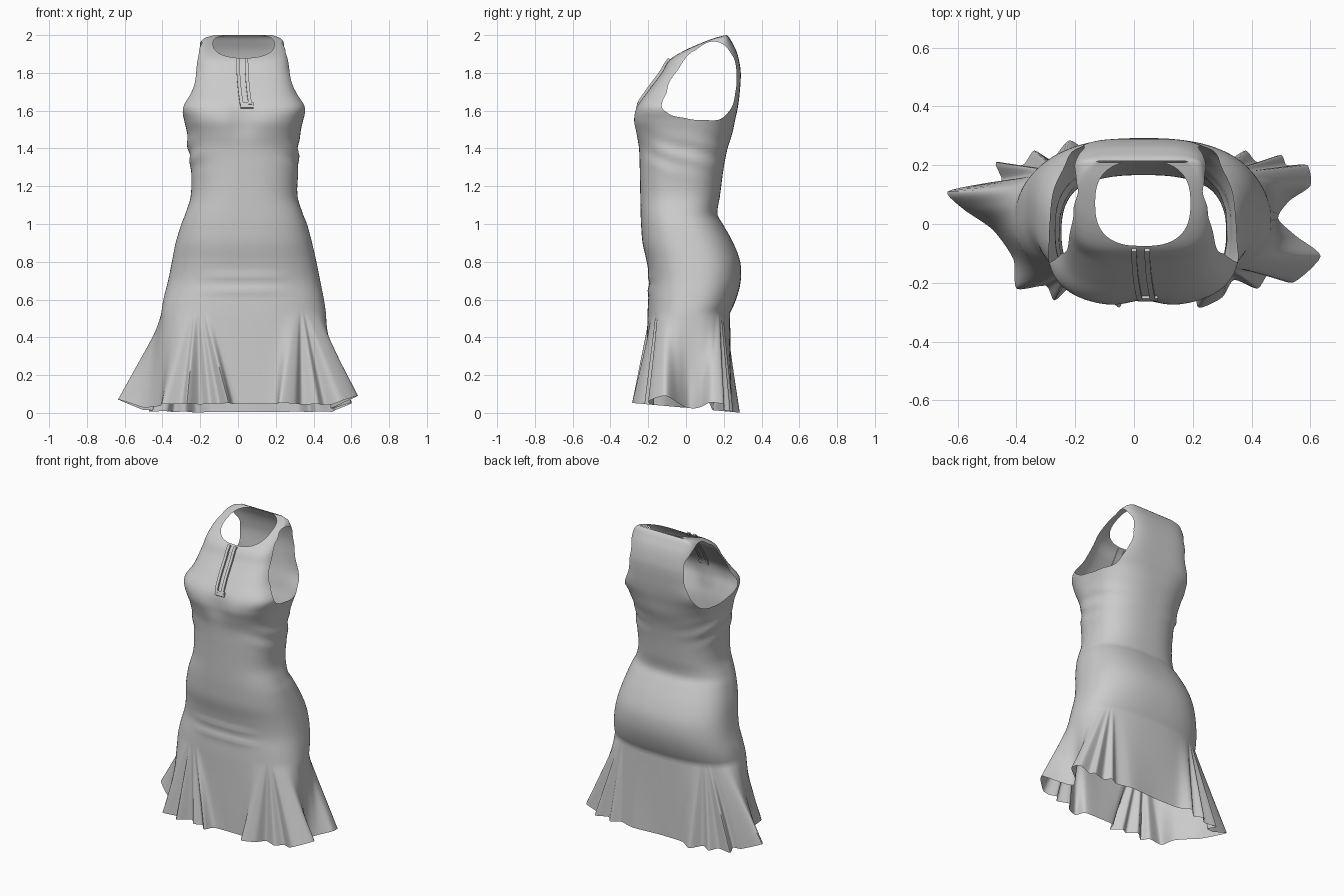
import bpy, bmesh, math
from mathutils import Vector

if "Cube" in bpy.data.objects:
    bpy.data.objects.remove(bpy.data.objects["Cube"])

# Body profile: z, left x, right x, front y, back y
PROFILE = [
    (.50, -.41, .47, -.205, .22), (.60, -.395, .455, -.20, .265), (.70, -.37, .435, -.193, .29),
    (.80, -.35, .415, -.208, .287), (.90, -.33, .392, -.23, .25), (1.0, -.30, .365, -.238, .195),
    (1.05, -.28, .345, -.24, .167), (1.15, -.25, .315, -.242, .18), (1.3, -.25, .32, -.245, .20),
    (1.4, -.265, .32, -.25, .22), (1.48, -.27, .33, -.268, .245), (1.55, -.285, .345, -.28, .26),
    (1.62, -.298, .362, -.262, .275), (1.7, -.255, .315, -.205, .285), (1.8, -.235, .287, -.13, .29),
    (1.87, -.222, .272, -.085, .28), (1.92, -.213, .258, -.01, .265), (1.96, -.20, .243, .08, .245),
    (1.985, -.175, .222, .15, .23), (2.0, -.125, .18, .209, .215)]

# Hem outline with godet pleats: x, y, angle where the pleat leaves the body
HEM = [
    (.49, .02, 0), (.53, .08, 20), (.60, .13, 38), (.59, .20, 42), (.52, .20, 45), (.50, .235, 47),
    (.42, .21, 49), (.38, .25, 51), (.32, .22, 54), (.22, .245, 65), (.03, .235, 90), (-.14, .24, 110),
    (-.22, .285, 124), (-.28, .22, 127), (-.34, .25, 130), (-.38, .20, 132), (-.47, .21, 134),
    (-.45, .15, 138), (-.50, .14, 143), (-.635, .11, 155), (-.58, .05, 170), (-.48, -.02, 185),
    (-.41, -.12, 205), (-.40, -.22, 234), (-.30, -.21, 237), (-.27, -.26, 239), (-.20, -.20, 241),
    (-.15, -.25, 243), (-.10, -.23, 245), (-.05, -.285, 247), (-.02, -.22, 252), (.10, -.215, 275),
    (.20, -.22, 290), (.22, -.285, 304), (.30, -.25, 307), (.34, -.19, 309), (.42, -.22, 311),
    (.46, -.17, 313), (.54, -.20, 316), (.635, -.11, 327), (.55, -.04, 345)]

# Armhole outline seen from the side: y, z
ARMHOLE = [(.14, 1.965), (.05, 1.92), (-.04, 1.82), (-.10, 1.70), (-.128, 1.62), (-.10, 1.59),
           (0, 1.56), (.10, 1.55), (.18, 1.555), (.23, 1.60), (.262, 1.70), (.268, 1.78),
           (.24, 1.90), (.19, 1.955)]
ARM_C = (.09, 1.75)
APEX, SUB = .53, 5


def gauss(v):
    return math.exp(-v * v)


def smooth(a, b, v):
    t = min(1, max(0, (v - a) / (b - a)))
    return t * t * (3 - 2 * t)


def spline(p0, p1, p2, p3, t, k=.35):
    """Cubic through p1 and p2 with softened tangents."""
    m1, m2 = (p2 - p0) * k, (p3 - p1) * k
    return (2*t**3 - 3*t*t + 1)*p1 + (t**3 - 2*t*t + t)*m1 + (3*t*t - 2*t**3)*p2 + (t**3 - t*t)*m2


def profile(z):
    """Cubic interpolation of the profile table."""
    P = PROFILE
    i = max(k for k in range(len(P) - 1) if P[k][0] <= z or k == 0)
    h = P[i + 1][0] - P[i][0]
    t = min(1, max(0, (z - P[i][0]) / h))

    def slope(k, c):
        a, b = max(0, k - 1), min(len(P) - 1, k + 1)
        return (P[b][c] - P[a][c]) / (P[b][0] - P[a][0])
    return [(2*t**3 - 3*t*t + 1) * P[i][c] + (t**3 - 2*t*t + t) * h * slope(i, c)
            + (3*t*t - 2*t**3) * P[i + 1][c] + (t**3 - t*t) * h * slope(i + 1, c) for c in range(1, 5)]


def roundness(z):
    """Section exponent: oval at the hips, boxier across the shoulders."""
    return .8 - .28 * smooth(1.42, 1.7, z)


def section(a, z):
    """Point on the rounded body section at angle a, with soft cloth folds."""
    xl, xr, yf, yb = profile(z)
    c, s, e = math.cos(a), math.sin(a), roundness(z)
    x = (xl + xr) / 2 + (xr - xl) / 2 * math.copysign(abs(c) ** e, c)
    y = (yf + yb) / 2 + (yb - yf) / 2 * math.copysign(abs(s) ** e, s)
    if s < 0:
        y += .02 * gauss((x - .03) / .07) * gauss((z - 1.55) / .09)
        lap = math.exp(-((x - .03) / .22) ** 4)
        y -= .008 * lap * (gauss((z - .72) / .022) + gauss((z - .65) / .022))
    fold = .006 * gauss((z - 1.37) / .08) * math.sin(z * 60 + 5 * s + 2 * c)
    x += fold * c * abs(c)
    y += fold * .6 * max(0, s) * abs(c)
    return Vector((x, y, z))


R = sorted((math.atan2(b - ARM_C[1], a - ARM_C[0]), math.hypot(a - ARM_C[0], b - ARM_C[1]))
           for a, b in ARMHOLE)
R = [(a - math.tau, r) for a, r in R[-2:]] + R + [(a + math.tau, r) for a, r in R[:2]]


def arm_f(p):
    dy, dz = p.y - ARM_C[0], p.z - ARM_C[1]
    ang = math.atan2(dz, dy)
    for i in range(1, len(R) - 2):
        if R[i][0] <= ang <= R[i + 1][0]:
            t = (ang - R[i][0]) / (R[i + 1][0] - R[i][0])
            return math.hypot(dy, dz) - spline(*(R[i + k][1] for k in (-1, 0, 1, 2)), t)
    return 1


def neck_f(p):
    r = (abs((p.x - .03) / .162) ** 2.6 + abs((p.y - .07) / .145) ** 2.6) ** (1 / 2.6)
    return max(r - 1, (1.8 - p.z) * 5)


def clip(bm, f):
    """Cut the surface along f = 0 and remove the inside."""
    val = {v: f(v.co) if v.co.z > 1.45 else 1 for v in bm.verts}
    new = []
    for e in list(bm.edges):
        a, b = e.verts
        if val[a] * val[b] < 0:
            t = val[a] / (val[a] - val[b])
            co = a.co.lerp(b.co, t)
            v = bmesh.utils.edge_split(e, a, t)[1]
            v.co = co
            new.append(v)
    bmesh.ops.connect_verts(bm, verts=new)
    dead = [fc for fc in bm.faces
            if fc.calc_center_median().z > 1.45 and f(fc.calc_center_median()) < 0]
    bmesh.ops.delete(bm, geom=dead, context='FACES')


def finish(bm, name, angle):
    bmesh.ops.recalc_face_normals(bm, faces=bm.faces)
    me = bpy.data.meshes.new(name)
    bm.to_mesh(me)
    bm.free()
    ob = bpy.data.objects.new(name, me)
    bpy.context.collection.objects.link(ob)
    bpy.ops.object.select_all(action='DESELECT')
    ob.select_set(True)
    bpy.context.view_layer.objects.active = ob
    bpy.ops.object.shade_smooth_by_angle(angle=math.radians(angle))


# Dress: pleated skirt fanning out of the body, then hips, waist and bodice
cols, m = [], len(HEM)
for i, (x, y, a) in enumerate(HEM):
    q = [HEM[(i + k) % m] for k in (-1, 0, 1, 2)]
    a2 = q[2][2] + (360 if q[2][2] < a else 0)
    for k in range(SUB):
        t = k / SUB
        hx, hy = spline(*(p[0] for p in q), t), spline(*(p[1] for p in q), t)
        hz = .027 - .09 * hy + .4 * max(0, abs(hx) - .5)
        cols.append((Vector((hx, hy, hz)), math.radians(a + (a2 - a) * t)))
n = len(cols)
rings = []
for r in range(24):
    t = 1 - r / 24
    rings.append([section(a, APEX).lerp(h, t) for h, a in cols])
heights = [APEX + (1.5 - APEX) * i / 49 for i in range(49)] + [1.5 + .4 * i / 36 for i in range(36)]
heights += [1.9 + .1 * i / 30 for i in range(31)]
for z in heights:
    w = smooth(.56, 1.06, z)
    rings.append([section(a + (math.tau * i / n - a) * w, z) for i, (h, a) in enumerate(cols)])
bm = bmesh.new()
vr = [[bm.verts.new(p) for p in ring] for ring in rings]
for lo, hi in zip(vr, vr[1:]):
    for i in range(n):
        j = (i + 1) % n
        bm.faces.new((lo[i], lo[j], hi[j], hi[i]))
clip(bm, arm_f)
clip(bm, neck_f)
finish(bm, "dress", 60)


def on_front(x, z):
    xl, xr, _, _ = profile(z)
    d = (x - (xl + xr) / 2) / ((xr - xl) / 2)
    return section(-math.acos(math.copysign(abs(d) ** (1 / roundness(z)), d)), z)


def strip(name, pts, w, depth):
    """Thin raised band lying on the front of the bodice."""
    b = bmesh.new()
    out = Vector((0, -.8, .6))
    rows = []
    for x, z in pts:
        p = on_front(x, z)
        rows.append([b.verts.new(p + Vector((sx * w, 0, 0)) + out * d)
                     for sx, d in ((-1, -.004), (1, -.004), (1, depth), (-1, depth))])
    for lo, hi in zip(rows, rows[1:]):
        for k in range(4):
            b.faces.new((lo[k], lo[(k + 1) % 4], hi[(k + 1) % 4], hi[k]))
    b.faces.new(rows[0])
    b.faces.new(rows[-1])
    finish(b, name, 30)


# Front zip: two rails and the bottom stop
T = [i / 14 for i in range(15)]
strip("zip_rail_left", [(.0 + .02 * t * t, 1.872 - .245 * t) for t in T], .009, .013)
strip("zip_rail_right", [(.045 + .02 * t * t, 1.872 - .245 * t) for t in T], .009, .013)
strip("zip_stop", [(.047, 1.638), (.047, 1.625), (.047, 1.61)], .034, .012)
